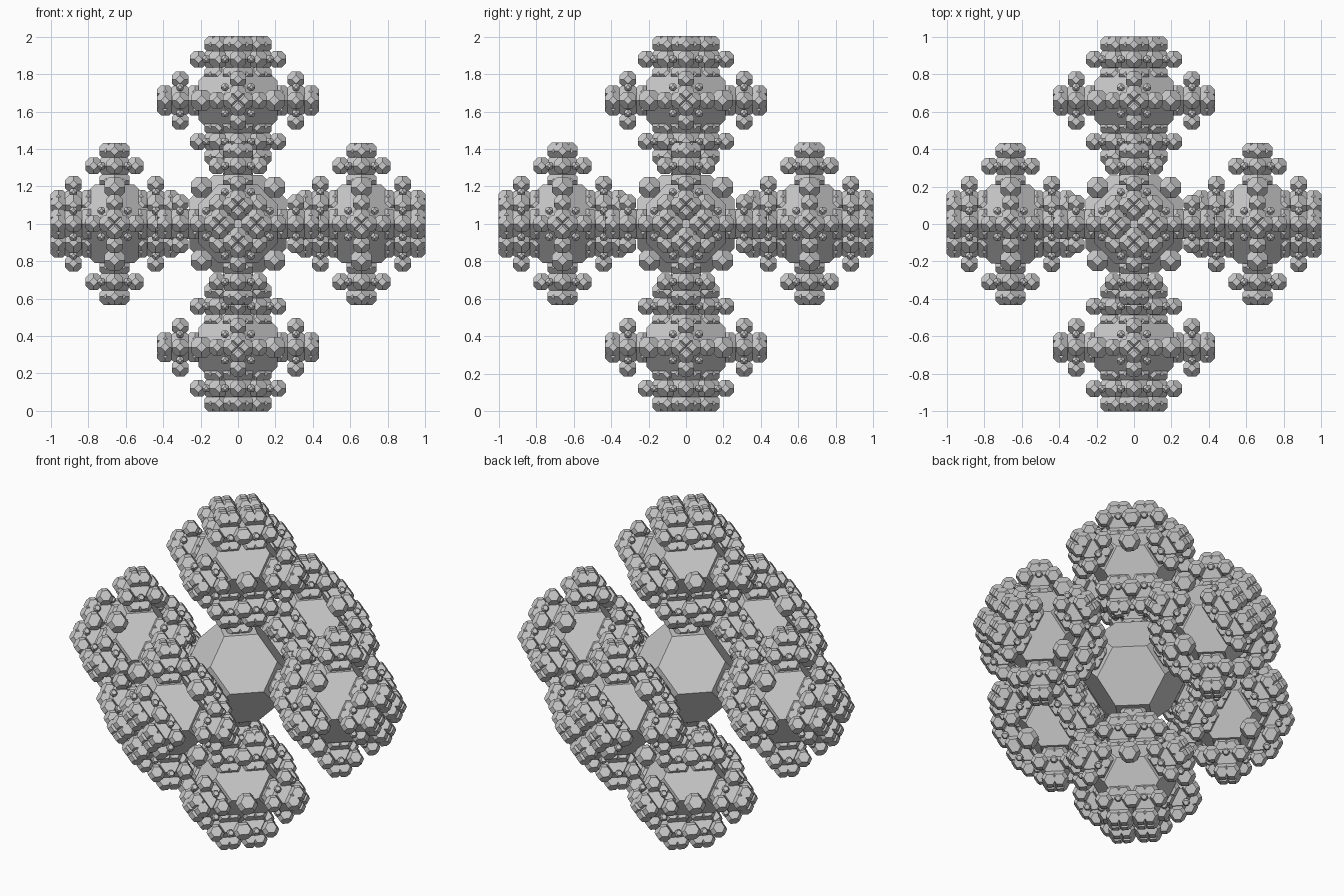
import bpy, bmesh
from itertools import product, permutations
from mathutils import Vector, Matrix

if "Cube" in bpy.data.objects:
    bpy.data.objects.remove(bpy.data.objects["Cube"])

K = 0.36           # size of each smaller copy
NODE = 0.66        # distance of an arm's middle from the centre
DIRS = [Vector(d) for d in ((1, 0, 0), (-1, 0, 0), (0, 1, 0), (0, -1, 0), (0, 0, 1), (0, 0, -1))]


def faceted_ball():
    """Truncated octahedron of radius 1: 6 diamonds and 8 hexagons."""
    bm = bmesh.new()
    for p in {q for a, b in product((-1, 1), repeat=2) for q in permutations((0, 0.5 * a, b))}:
        bm.verts.new(p)
    bmesh.ops.convex_hull(bm, input=bm.verts[:])
    bmesh.ops.dissolve_limit(bm, angle_limit=0.02, verts=bm.verts[:], edges=bm.edges[:])
    bmesh.ops.recalc_face_normals(bm, faces=bm.faces[:])
    bm.verts.index_update()
    verts = [v.co.copy() for v in bm.verts]
    faces = [[v.index for v in f.verts] for f in bm.faces]
    bm.free()
    return verts, faces


VERTS, FACES = faceted_ball()


def frame(pos, direction):
    return Matrix.Translation(pos) @ direction.to_track_quat('Z', 'Y').to_matrix().to_4x4()


def cluster(m, s, depth, out):
    """Self-similar cluster pointing along local +z, collected as (centre, radius)."""
    if depth == 0:
        out.append((m.translation.copy(), 0.34 * s))
        return
    out.append((m.translation.copy(), 0.21 * s))
    for x, y in product((-0.195, 0.195), repeat=2):
        out.append((m @ Vector((x * s, y * s, 0)), 0.055 * s))
    side = DIRS[:4]
    # four side bumps and one facing inward
    for d in side + [DIRS[5]]:
        cluster(m @ frame(d * 0.31 * s, d), s * K, depth - 1, out)
    # rings of four lobes at both ends
    for d in side:
        for end in DIRS[4:]:
            cluster(m @ frame((d * 0.10 + end * 0.22) * s, end), s * K, depth - 1, out)


def inside(p, balls):
    for c, r in balls:
        x, y, z = abs(p[0] - c[0]), abs(p[1] - c[1]), abs(p[2] - c[2])
        if x < r * .999 and y < r * .999 and z < r * .999 and x + y + z < 1.498 * r:
            return True
    return False


def ball_mesh(name, balls):
    """One mesh from all balls, leaving out facets buried in their neighbours."""
    balls = list({tuple(round(v, 4) for v in (*c, r)): (c, r) for c, r in balls}.values())
    verts, faces = [], []
    for c, r in balls:
        near = [b for b in balls if b[0] is not c and (b[0] - c).length < 1.13 * (b[1] + r)]
        pts = [c + v * r for v in VERTS]
        hidden = [inside(p, near) for p in pts]
        base = len(verts)
        verts += pts
        for f in FACES:
            mid = sum((pts[i] for i in f), Vector()) / len(f)
            mid_hidden = inside(mid, near)
            verts.append(mid)
            mi = len(verts) - 1
            for a, b in zip(f, f[1:] + f[:1]):
                if not (mid_hidden and hidden[a] and hidden[b]):
                    faces.append((base + a, base + b, mi))
    mesh = bpy.data.meshes.new(name)
    mesh.from_pydata(verts, [], faces)
    bm = bmesh.new()
    bm.from_mesh(mesh)
    loose = [v for v in bm.verts if not v.link_faces]
    bmesh.ops.delete(bm, geom=loose, context='VERTS')
    bm.to_mesh(mesh)
    bm.free()
    return mesh


def add(name, mesh, matrix):
    ob = bpy.data.objects.new(name, mesh)
    bpy.context.collection.objects.link(ob)
    ob.matrix_world = matrix
    return ob


CENTRE = Vector((0, 0, 1))

# central faceted body
add("core", ball_mesh("core", [(Vector(), 0.26)]), Matrix.Translation(CENTRE))

# six identical arms
balls = []
cluster(Matrix.Translation((0, 0, NODE)), 1.0, 2, balls)
arm = ball_mesh("arm", balls)
for label, d in zip(("right", "left", "back", "front", "top", "bottom"), DIRS):
    add(label + "_arm", arm, frame(CENTRE, d))
